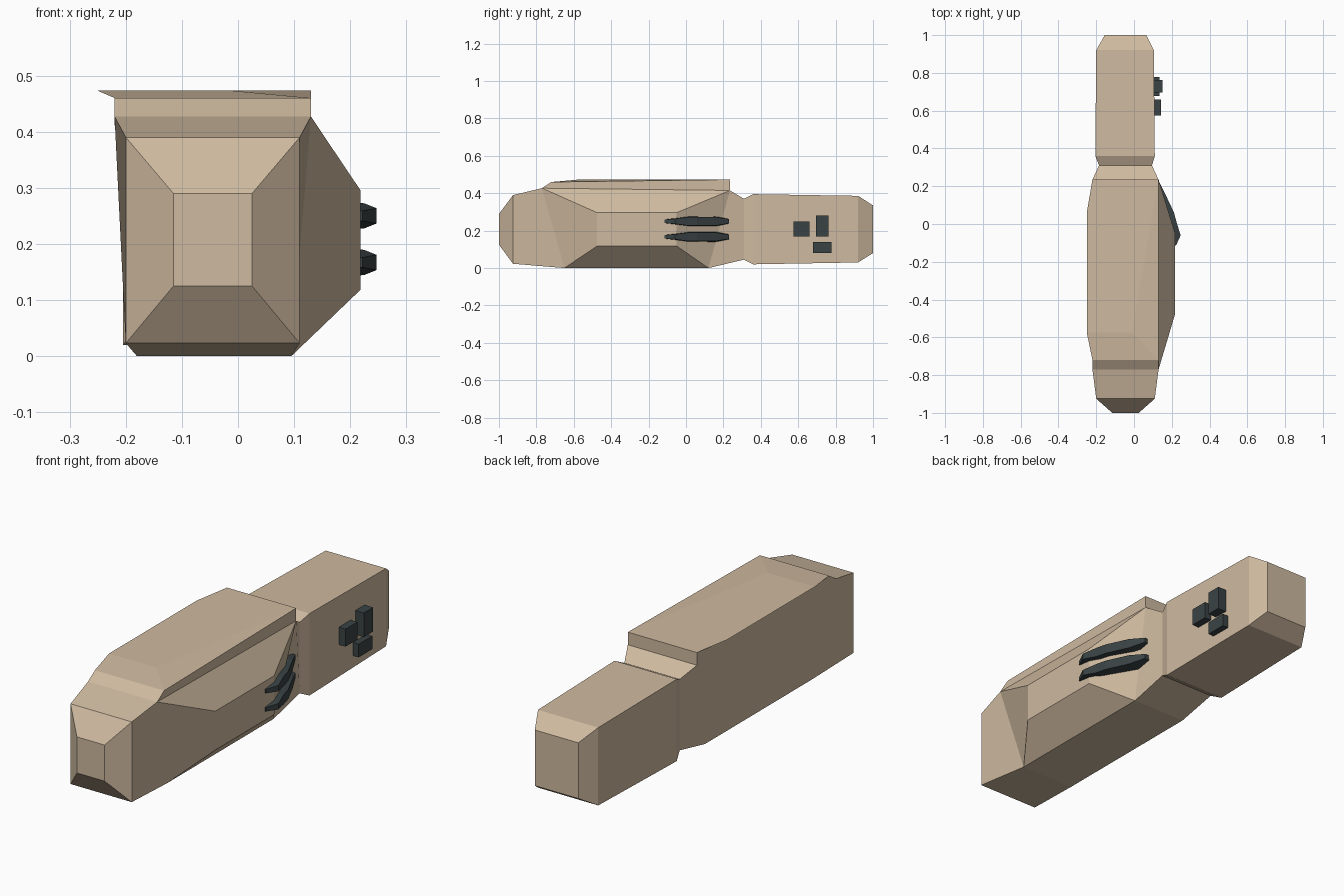
import bpy
import bmesh

cube = bpy.data.objects.get("Cube")
if cube:
    bpy.data.objects.remove(cube, do_unlink=True)


def make_material(name, colour):
    mat = bpy.data.materials.new(name)
    mat.use_nodes = True
    mat.diffuse_color = (*colour, 1)
    mat.node_tree.nodes["Principled BSDF"].inputs["Base Color"].default_value = (*colour, 1)
    return mat


tan = make_material("tan hull", (0.62, 0.49, 0.35))
dark = make_material("dark slate", (0.042, 0.055, 0.058))


def finish(name, bm, mat):
    bmesh.ops.recalc_face_normals(bm, faces=bm.faces)
    mesh = bpy.data.meshes.new(name)
    bm.to_mesh(mesh)
    bm.free()
    mesh.materials.append(mat)
    obj = bpy.data.objects.new(name, mesh)
    bpy.context.collection.objects.link(obj)
    return obj


def loft(bm, rings, skip=()):
    """Join four-cornered rings, cap both ends; skip lists (ring, side) left open."""
    rows = [[bm.verts.new(p) for p in ring] for ring in rings]
    for i, (a, b) in enumerate(zip(rows, rows[1:])):
        for s in range(4):
            if (i, s) not in skip:
                n = (s + 1) % 4
                bm.faces.new((a[s], a[n], b[n], b[s]))
    bm.faces.new(rows[0])
    bm.faces.new(rows[-1])
    return rows


# Hull stations: top (y, z, left x, right x), then bottom (y, z, left x, right x)
stations = [
    ((-1.0, 0.29, -0.115, 0.025), (-1.0, 0.125, -0.115, 0.025)),
    ((-0.925, 0.39, -0.2, 0.11), (-0.925, 0.023, -0.2, 0.11)),
    ((-0.77, 0.427, -0.22, 0.13), (-0.65, 0, -0.18, 0.095)),
    ((0.235, 0.415, -0.22, 0.13), (0.12, 0, -0.18, 0.095)),
    ((0.31, 0.37, -0.185, 0.095), (0.31, 0.045, -0.185, 0.095)),
    ((0.36, 0.395, -0.205, 0.11), (0.36, 0.02, -0.205, 0.11)),
    ((0.92, 0.386, -0.2, 0.105), (0.92, 0.03, -0.2, 0.105)),
    ((1.0, 0.335, -0.155, 0.065), (1.0, 0.08, -0.155, 0.065)),
]
rings = []
for (ty, tz, tl, tr), (by, bz, bl, br) in stations:
    rings.append([(tl, ty, tz), (tr, ty, tz), (br, by, bz), (bl, by, bz)])
bm = bmesh.new()
rows = loft(bm, rings, skip={(2, 1)})

# Raised side bulge replacing the open hull panel
rim = [rows[2][1], rows[3][1], rows[3][2], rows[2][2]]
crest = [bm.verts.new((0.218, y, z)) for y, z in
         ((-0.475, 0.296), (-0.05, 0.296), (-0.05, 0.118), (-0.475, 0.118))]
for s in range(4):
    n = (s + 1) % 4
    bm.faces.new((rim[s], rim[n], crest[n], crest[s]))
bm.faces.new(crest)
finish("hull", bm, tan)

# Roof block with an overhanging lip along one side
bm = bmesh.new()
corner = {key: bm.verts.new(p) for key, p in {
    "low_fl": (-0.22, -0.77, 0.427), "low_fr": (0.13, -0.77, 0.427),
    "low_br": (0.13, 0.235, 0.415), "low_bl": (-0.22, 0.235, 0.415),
    "fl": (-0.22, -0.72, 0.46), "fr": (0.13, -0.72, 0.46),
    "br": (0.13, 0.235, 0.473), "bl": (-0.22, 0.235, 0.473),
    "lip_f": (-0.25, -0.575, 0.473), "lip_b": (-0.25, 0.06, 0.473),
    "fold": (-0.01, -0.575, 0.473), "under": (-0.22, 0.06, 0.46),
}.items()}
for keys in ("low_fl low_fr low_br low_bl", "low_fl low_fr fr fl",
             "low_fr low_br br fr", "low_br low_bl bl br",
             "low_bl low_fl fl under bl", "fl fr fold lip_f",
             "fr br fold", "fold br bl lip_b lip_f",
             "fl lip_f lip_b under", "under lip_b bl"):
    bm.faces.new([corner[k] for k in keys.split()])
finish("roof_block", bm, tan)

# Two tapered fins wrapping the rear slope of the bulge: (y, inner x, outer x, half height)
fin = [(-0.115, 0.2, 0.222, 0.011), (-0.06, 0.2, 0.247, 0.017),
       (0.01, 0.16, 0.225, 0.028), (0.06, 0.13, 0.212, 0.028),
       (0.16, 0.09, 0.165, 0.028), (0.23, 0.09, 0.13, 0.014)]
for name, z in (("upper_fin", 0.25), ("lower_fin", 0.167)):
    bm = bmesh.new()
    loft(bm, [[(i, y, z + h), (o, y, z + h * 0.8), (o, y, z - h * 0.8), (i, y, z - h)]
              for y, i, o, h in fin])
    finish(name, bm, dark)

# Equipment boxes on the rear flank: y range, z range, outer x
for name, y0, y1, z0, z1, x in (("front_box", 0.575, 0.66, 0.17, 0.25, 0.142),
                                ("tall_box", 0.695, 0.762, 0.17, 0.28, 0.15),
                                ("low_box", 0.678, 0.777, 0.08, 0.14, 0.136)):
    bm = bmesh.new()
    loft(bm, [[(0.09, y, z1), (x, y, z1), (x, y, z0), (0.09, y, z0)] for y in (y0, y1)])
    finish(name, bm, dark)
